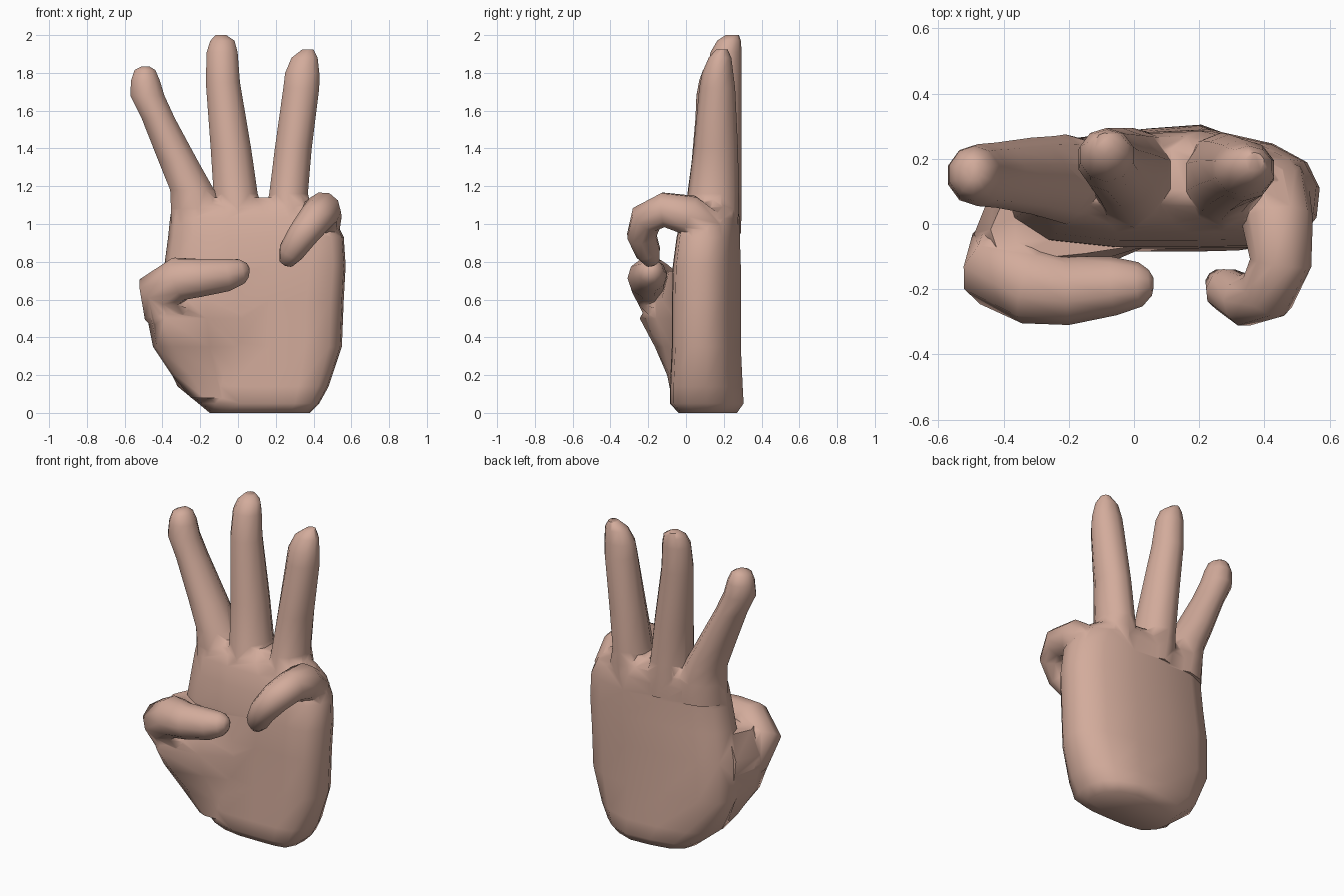
import bpy, bmesh, math
from mathutils import Vector

if "Cube" in bpy.data.objects:
    bpy.data.objects.remove(bpy.data.objects["Cube"])

skin = bpy.data.materials.new("skin")
skin.diffuse_color = (0.65, 0.41, 0.33, 1)
skin.use_nodes = True
skin.node_tree.nodes["Principled BSDF"].inputs["Base Color"].default_value = skin.diffuse_color


def loft(name, rings):
    """Closed skin over a list of equal-length rings of points."""
    bm = bmesh.new()
    vs = [[bm.verts.new(p) for p in ring] for ring in rings]
    n = len(vs[0])
    for a, b in zip(vs, vs[1:]):
        for i in range(n):
            j = (i + 1) % n
            bm.faces.new((a[i], a[j], b[j], b[i]))
    bm.faces.new(vs[0][::-1])
    bm.faces.new(vs[-1])
    bmesh.ops.recalc_face_normals(bm, faces=bm.faces)
    me = bpy.data.meshes.new(name)
    bm.to_mesh(me)
    bm.free()
    me.materials.append(skin)
    ob = bpy.data.objects.new(name, me)
    bpy.context.collection.objects.link(ob)
    return ob


def upright(name, profile, stations):
    """Horizontal slices, each given as z, x0, x1, y0, y1."""
    return loft(name, [[(x0 + (x1 - x0) * u, y0 + (y1 - y0) * v, z) for u, v in profile]
                       for z, x0, x1, y0, y1 in stations])


def tube(name, path, sides=10):
    """Round sections across a bent path of x, y, z, radius."""
    pts = [Vector(p[:3]) for p in path]
    rings, side, old = [], None, None
    for i, p in enumerate(pts):
        t = (pts[min(i + 1, len(pts) - 1)] - pts[max(i - 1, 0)]).normalized()
        if side is None:
            side = t.orthogonal().normalized()
        else:
            side = old.rotation_difference(t) @ side
        old, up = t, t.cross(side)
        rings.append([p + path[i][3] * (math.cos(a) * side + math.sin(a) * up)
                      for a in (2 * math.pi * k / sides for k in range(sides))])
    return loft(name, rings)


# palm: flat front, arched back, rounded edges
palm_profile = [(0, .5), (.03, .25), (.14, .06), (.35, 0), (.6, 0), (.8, .01), (.93, .05),
                (.99, .25), (1, .5), (.96, .72), (.85, .88), (.65, 1), (.4, .97),
                (.17, .9), (.05, .76)]
hand = upright("hand", palm_profile, [
    (0.00, -.15, .38, -.04, .27), (0.05, -.21, .43, -.085, .305),
    (0.14, -.32, .48, -.085, .30), (0.35, -.42, .55, -.075, .29),
    (0.60, -.42, .56, -.075, .29), (0.78, -.39, .57, -.07, .29),
    (0.93, -.37, .56, -.05, .285), (1.03, -.36, .51, -.025, .285),
    (1.09, -.35, .44, .0, .27), (1.14, -.34, .36, .06, .23)])

# fleshy thumb base: a broad wedge ramping out of the palm
thumb_base = loft("thumb_base", [
    [(xr, -.06, z), ((xr + xa) / 2, (ya - .07) / 2, z), (xa, ya, z), (xl + .02, ya * .7, z),
     (xl, ya * .15, z), (xl + .06, .12, z), (-.15, .12, z)]
    for z, xl, xr, xa, ya in [
        (.08, -.25, .00, -.18, -.075), (.20, -.35, .02, -.25, -.10), (.35, -.45, .04, -.34, -.165),
        (.50, -.48, .06, -.39, -.245), (.60, -.49, .06, -.39, -.19), (.75, -.44, .05, -.34, -.11)]])

# straight fingers
round_profile = [(.5 + .5 * math.cos(a), .5 + .5 * math.sin(a))
                 for a in (2 * math.pi * (k + .5) / 10 for k in range(10))]
index_finger = upright("index_finger", round_profile, [
    (0.95, -.36, -.02, -.01, .27), (1.08, -.362, -.06, .0, .275), (1.18, -.365, -.12, .01, .27),
    (1.33, -.425, -.205, .03, .265),
    (1.56, -.515, -.33, .05, .25), (1.68, -.575, -.385, .055, .245),
    (1.76, -.57, -.41, .07, .24), (1.815, -.55, -.435, .09, .22), (1.835, -.51, -.47, .13, .19)])
middle_finger = upright("middle_finger", round_profile, [
    (0.95, -.15, .18, -.03, .29), (1.08, -.145, .14, -.01, .295), (1.16, -.135, .11, .01, .295),
    (1.40, -.15, .075, .05, .295),
    (1.75, -.175, .015, .10, .295), (1.91, -.17, .002, .13, .295), (1.97, -.15, -.015, .165, .29),
    (2.00, -.12, -.06, .21, .28)])
ring_finger = upright("ring_finger", round_profile, [
    (0.95, .12, .43, -.04, .27), (1.08, .14, .40, -.01, .28), (1.16, .16, .375, .01, .28),
    (1.40, .19, .395, .04, .275),
    (1.72, .235, .435, .07, .26), (1.80, .245, .435, .085, .25), (1.88, .28, .425, .12, .24),
    (1.925, .34, .40, .16, .22)])

# curled little finger
little_finger = tube("little_finger", [
    (.38, .14, .84, .10), (.42, .10, .98, .12), (.44, .01, 1.05, .11),
    (.45, -.12, 1.075, .095), (.41, -.21, 1.03, .09), (.34, -.235, .94, .08),
    (.28, -.20, .85, .068), (.255, -.175, .795, .04), (.25, -.17, .785, .015)])

# thumb folded across the palm
thumb = tube("thumb", [
    (-.32, -.02, .48, .12), (-.37, -.09, .56, .14), (-.40, -.14, .65, .135),
    (-.31, -.19, .71, .12),
    (-.20, -.205, .715, .105), (-.06, -.19, .73, .09), (.02, -.185, .75, .068),
    (.05, -.18, .755, .04), (.06, -.18, .755, .015)])

# fuse everything into one skin
bpy.context.view_layer.objects.active = hand
hand.select_set(True)
for part in (thumb_base, thumb, little_finger, index_finger, middle_finger, ring_finger):
    mod = hand.modifiers.new(part.name, 'BOOLEAN')
    mod.operation = 'UNION'
    mod.solver = 'EXACT'
    mod.object = part
    bpy.ops.object.modifier_apply(modifier=mod.name)
    bpy.data.objects.remove(part)
bpy.ops.object.shade_smooth_by_angle(angle=math.radians(60))
